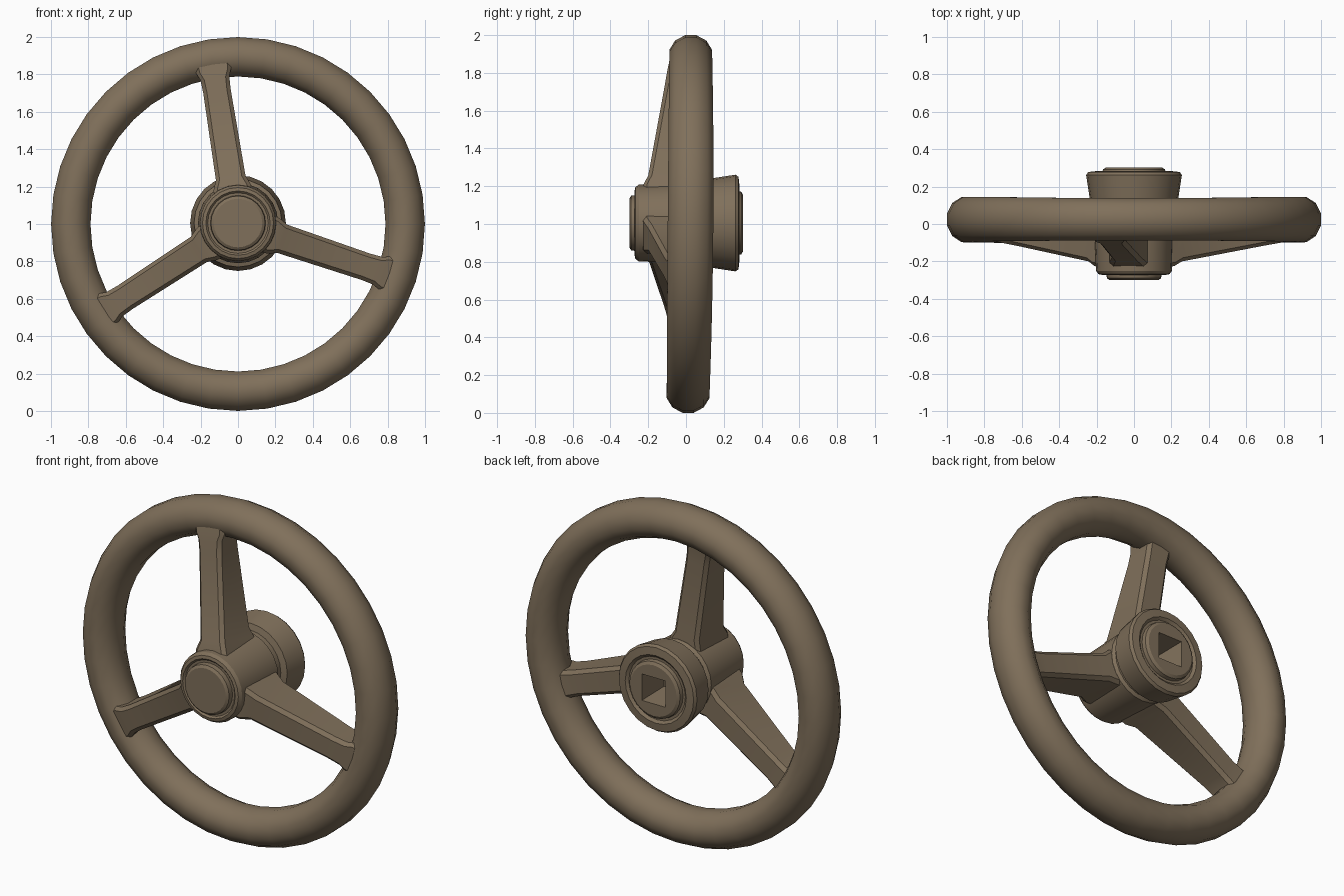
import bpy, bmesh, math

if "Cube" in bpy.data.objects:
    bpy.data.objects.remove(bpy.data.objects["Cube"])

mat = bpy.data.materials.new("bronze_brown")
mat.diffuse_color = (0.216, 0.162, 0.104, 1)
mat.use_nodes = True
mat.node_tree.nodes["Principled BSDF"].inputs["Base Color"].default_value = mat.diffuse_color


def loft(name, rings, wrap=False, angle=30):
    """Skin a list of equal-length point rings into one object."""
    bm = bmesh.new()
    rows = [[bm.verts.new(p) for p in ring] for ring in rings]
    n = len(rows[0])
    pairs = list(zip(rows, rows[1:] + rows[:1])) if wrap else list(zip(rows, rows[1:]))
    for a, b in pairs:
        for i in range(n):
            j = (i + 1) % n
            bm.faces.new((a[i], a[j], b[j], b[i]))
    if not wrap:
        bm.faces.new(rows[0])
        bm.faces.new(rows[-1])
    bmesh.ops.recalc_face_normals(bm, faces=bm.faces)
    me = bpy.data.meshes.new(name)
    bm.to_mesh(me)
    bm.free()
    ob = bpy.data.objects.new(name, me)
    bpy.context.collection.objects.link(ob)
    me.materials.append(mat)
    bpy.ops.object.select_all(action='DESELECT')
    ob.select_set(True)
    bpy.context.view_layer.objects.active = ob
    bpy.ops.object.shade_smooth_by_angle(angle=math.radians(angle))
    return ob


# Rim: slightly uneven cast ring with an oval section
rings = []
for i in range(40):
    a = math.tau * i / 40
    side = math.cos(a) ** 2
    cy = 0.018 + 0.007 * math.sin(a) + 0.006 * side
    hy = 0.117 + 0.008 * side
    ring = []
    for k in range(12):
        t = math.tau * (k + 0.5) / 12
        r = 0.894 + 0.109 * math.cos(t)
        ring.append((r * math.cos(a), cy + hy * math.sin(t), 1 + r * math.sin(a)))
    rings.append(ring)
loft("rim", rings, wrap=True, angle=35)

# Hub: turned profile (y, radius, square?) ending in a square shaft socket
profile = [
    (-0.30, 0.13, 0), (-0.29, 0.145, 0), (-0.262, 0.148, 0), (-0.262, 0.162, 0),
    (-0.272, 0.172, 0), (-0.268, 0.19, 0), (-0.25, 0.203, 0), (0.07, 0.215, 0),
    (0.085, 0.2, 0), (0.115, 0.2, 0), (0.125, 0.235, 0), (0.262, 0.256, 0),
    (0.278, 0.245, 0), (0.283, 0.2, 0), (0.27, 0.185, 0), (0.27, 0.17, 0),
    (0.292, 0.166, 0), (0.302, 0.15, 0), (0.302, 0.078, 1), (0.12, 0.06, 1)]
rings = []
for y, r, square in profile:
    ring = []
    for k in range(24):
        a = math.tau * k / 24
        c, s = math.cos(a), math.sin(a)
        q = r / max(abs(c), abs(s)) if square else r
        ring.append((q * c, y, 1.005 + q * s))
    rings.append(ring)
loft("hub", rings)

# Spokes: tapered chamfered bars (distance, half width, front y, back y)
stations = [
    (0.12, 0.11, -0.235, 0.07), (0.20, 0.10, -0.225, 0.07), (0.25, 0.080, -0.20, 0.065),
    (0.72, 0.074, -0.115, 0.07), (0.79, 0.078, -0.103, 0.075), (0.83, 0.095, -0.095, 0.08),
    (0.89, 0.10, -0.08, 0.08)]
for n, deg in enumerate((99, -18.5, 213)):
    d = math.radians(deg)
    ux, uz = math.cos(d), math.sin(d)
    rings = []
    for r, w, f, b in stations:
        c = 0.02
        sec = [(-w + c, f), (w - c, f), (w, f + c), (w, b - c),
               (w - c, b), (c - w, b), (-w, b - c), (-w, f + c)]
        rings.append([(r * ux - s * uz, y, 1 + r * uz + s * ux) for s, y in sec])
    loft("spoke_%d" % (n + 1), rings)
